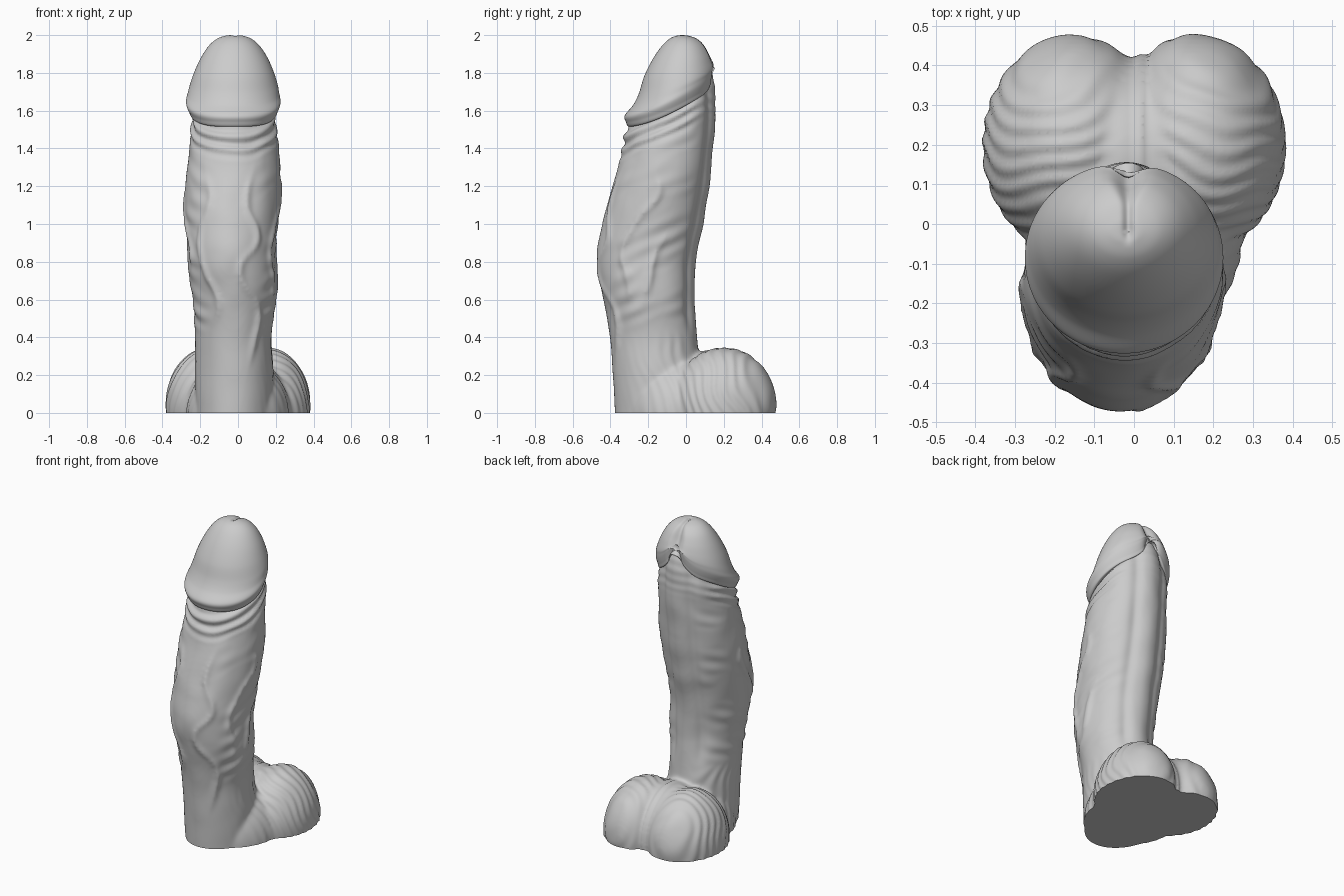
import bpy, bmesh, math
from mathutils import Vector, Matrix, noise

cube = bpy.data.objects.get("Cube")
if cube:
    bpy.data.objects.remove(cube)

grey = bpy.data.materials.new("plain grey")
grey.use_nodes = True
COLOUR = (0.6, 0.6, 0.6, 1)
grey.diffuse_color = COLOUR
grey.node_tree.nodes["Principled BSDF"].inputs["Base Color"].default_value = COLOUR


def bell(v, width):
    return math.exp(-(v / width) ** 2)


def ramp(v, lo, hi):
    t = min(1, max(0, (v - lo) / (hi - lo)))
    return t * t * (3 - 2 * t)


def dense(rows, steps):
    """Smooth curve through the rows of a section table."""
    out = []
    for i in range(len(rows) - 1):
        quad = [rows[max(0, i - 1)], rows[i], rows[i + 1], rows[min(len(rows) - 1, i + 2)]]
        for k in range(steps):
            t = k / steps
            out.append([0.5 * (2 * b + (c - a) * t + (2 * a - 5 * b + 4 * c - d) * t * t
                               + (3 * b - a - 3 * c + d) * t ** 3) for a, b, c, d in zip(*quad)])
    return out + [list(rows[-1])]


def section_point(row, angle):
    """Row: height, front y, back y, centre x, half width, lift at the back."""
    z, front, back, cx, rx, lift = row
    s = (1 + math.sin(angle)) / 2
    notch = 0.4 * bell(angle - math.pi / 2, 0.35)
    return Vector((cx + rx * math.cos(angle),
                   (front + back) / 2 + (back - front) / 2 * math.sin(angle),
                   z + lift * (s ** 1.5 + notch)))


def loft(bm, rows, sides=96):
    rings = [[bm.verts.new(section_point(r, math.tau * i / sides)) for i in range(sides)] for r in rows]
    for low, high in zip(rings, rings[1:]):
        for i in range(sides):
            j = (i + 1) % sides
            bm.faces.new((low[i], low[j], high[j], high[i]))
    bm.faces.new(rings[0][::-1])
    bm.faces.new(rings[-1])


def ellipsoid(bm, centre, radii):
    bmesh.ops.create_uvsphere(bm, u_segments=48, v_segments=32, radius=1,
                              matrix=Matrix.Translation(centre) @ Matrix.Diagonal((*radii, 1)))


def make_object(name, bm):
    mesh = bpy.data.meshes.new(name)
    bm.to_mesh(mesh)
    bm.free()
    mesh.materials.append(grey)
    obj = bpy.data.objects.new(name, mesh)
    bpy.context.collection.objects.link(obj)
    return obj


def activate(obj):
    bpy.ops.object.select_all(action='DESELECT')
    obj.select_set(True)
    bpy.context.view_layer.objects.active = obj


# Shaft sections
shaft_rows = dense([
    (-0.1, -0.37, 0.1, -0.02, 0.2, 0),
    (0.2, -0.387, 0.08, -0.02, 0.207, 0),
    (0.4, -0.403, 0.058, -0.025, 0.202, 0),
    (0.6, -0.435, 0.038, -0.02, 0.22, 0),
    (0.8, -0.472, 0.048, -0.032, 0.232, 0),
    (1.0, -0.443, 0.085, -0.032, 0.243, 0),
    (1.2, -0.388, 0.117, -0.027, 0.252, 0),
    (1.4, -0.335, 0.137, -0.022, 0.238, 0),
    (1.5, -0.315, 0.146, -0.022, 0.226, 0),
    (1.6, -0.23, 0.152, -0.022, 0.21, 0),
    (1.72, -0.18, 0.148, -0.02, 0.175, 0),
    (1.86, -0.1, 0.118, -0.02, 0.09, 0)], 10)
body = bmesh.new()
loft(body, shaft_rows)

# Two rounded lobes, the web between them and the mass joining them to the shaft
for side in (-1, 1):
    ellipsoid(body, (side * 0.152, 0.2, 0.04), (0.23, 0.276, 0.305))
ellipsoid(body, (0, 0.16, 0.03), (0.26, 0.27, 0.31))
ellipsoid(body, (0, -0.02, 0), (0.275, 0.3, 0.31))

# Raised veins: height and angle in degrees round the shaft
veins = [
    [(1.32, -62), (1.1, -72), (0.92, -55), (0.76, -80), (0.55, -52), (0.36, -58), (0.18, -75)],
    [(1.3, -130), (1.12, -118), (0.95, -135), (0.75, -130), (0.58, -112), (0.42, -125)],
    [(1.28, -12), (1.18, 0), (1.02, -18), (0.85, -30), (0.7, -22), (0.5, -30)],
    [(1.25, -165), (1.12, 180), (0.98, -170), (0.84, -155), (0.66, -168)],
    [(1.0, 25), (0.85, 10), (0.65, 0), (0.55, -15)],
]
curve = bpy.data.curves.new("vein_paths", 'CURVE')
curve.dimensions = '3D'
curve.bevel_depth = 0.02
curve.use_fill_caps = True
for path in veins:
    spline = curve.splines.new('BEZIER')
    spline.bezier_points.add(len(path) - 1)
    for i, (z, degrees) in enumerate(path):
        row = min(shaft_rows, key=lambda r: abs(r[0] - z))
        p = section_point(row, math.radians(degrees))
        axis = Vector((row[3], (row[1] + row[2]) / 2, p.z))
        point = spline.bezier_points[i]
        point.co = p - (p - axis).normalized() * 0.006
        point.handle_left_type = point.handle_right_type = 'AUTO'
        point.radius = 0.35 if i in (0, len(path) - 1) else 1
vein_paths = bpy.data.objects.new("vein_paths", curve)
bpy.context.collection.objects.link(vein_paths)
vein_mesh = bpy.data.meshes.new_from_object(
    vein_paths.evaluated_get(bpy.context.evaluated_depsgraph_get()))
body.from_mesh(vein_mesh)
bpy.data.objects.remove(vein_paths)

# Fuse the body into one soft skin
shaft = make_object("shaft_and_base", body)
activate(shaft)
remesh = shaft.modifiers.new("fuse", 'REMESH')
remesh.mode = 'VOXEL'
remesh.voxel_size = 0.011
soften = shaft.modifiers.new("soften", 'SMOOTH')
soften.factor = 0.5
soften.iterations = 12
for name in ("fuse", "soften"):
    bpy.ops.object.modifier_apply(modifier=name)

# Skin folds, back ridge and lobe wrinkles
bm = bmesh.new()
bm.from_mesh(shaft.data)
bm.normal_update()
moves = []
for v in bm.verts:
    x, y, z = v.co
    rough = noise.noise(v.co * 5)
    tilted = z - 0.45 * (y + 0.33) + 0.015 * rough
    flank = 1 - 0.85 * ramp(y, -0.02, 0.1)
    collar = ramp(tilted, 1.32, 1.42)
    d = 0.008 * collar * flank * math.sin(math.tau * tilted / 0.06)
    on_shaft = ramp(z, 0.38, 0.55)
    side_fold = on_shaft * (1 - collar) * ramp(abs(x + 0.02), 0.08, 0.2)
    d += side_fold * 0.005 * max(0, rough + 0.2) * math.sin(math.tau * tilted / 0.1)
    d += 0.006 * noise.noise(v.co * 7) * (0.4 + 0.6 * on_shaft)
    if y > -0.1:
        back = on_shaft * ramp(y, -0.1, 0.02)
        d += back * (0.006 * bell(x + 0.02, 0.05) - 0.012 * bell(abs(x + 0.02) - 0.1, 0.03))
    low = 1 - ramp(z, 0.34, 0.45)
    d += low * ramp(y, -0.38, 0.1) * ramp(abs(x), 0.03, 0.12) * 0.003 * math.sin(
        math.tau * (y + 0.35 * z + 0.25 * abs(x) + 0.04 * rough) / 0.058)
    on_lobe = low * ramp(y, 0.05, 0.15)
    d += on_lobe * (0.01 * bell(x - 0.015, 0.012) - 0.012 * bell(x - 0.015, 0.04))
    moves.append(v.normal * d)
for v, move in zip(bm.verts, moves):
    v.co += move

# Flat underside
cut = bmesh.ops.bisect_plane(bm, geom=bm.verts[:] + bm.edges[:] + bm.faces[:],
                             plane_co=(0, 0, 0), plane_no=(0, 0, 1), clear_inner=True)
rim = [e for e in cut["geom_cut"] if isinstance(e, bmesh.types.BMEdge)]
bmesh.ops.holes_fill(bm, edges=rim, sides=0)
bm.to_mesh(shaft.data)
bm.free()

# Domed head with a flared rim that climbs toward the back
head_rows = dense([
    (1.54, -0.25, 0.11, -0.022, 0.18, 0.2),
    (1.515, -0.3, 0.14, -0.024, 0.222, 0.2),
    (1.54, -0.318, 0.147, -0.025, 0.238, 0.2),
    (1.575, -0.324, 0.152, -0.025, 0.25, 0.2),
    (1.63, -0.28, 0.153, -0.024, 0.242, 0.17),
    (1.69, -0.25, 0.153, -0.022, 0.232, 0.13),
    (1.78, -0.222, 0.147, -0.021, 0.21, 0.07),
    (1.87, -0.178, 0.131, -0.02, 0.177, 0.025),
    (1.94, -0.13, 0.102, -0.02, 0.136, 0.005),
    (1.98, -0.088, 0.062, -0.02, 0.092, 0),
    (1.997, -0.05, 0.015, -0.02, 0.045, 0),
    (2.0, -0.025, -0.015, -0.02, 0.008, 0)], 8)
bm = bmesh.new()
loft(bm, head_rows, 128)
bm.normal_update()
# Groove from the crown down the back
for v in bm.verts:
    x, y, z = v.co
    width = 0.012 + 0.028 * ramp(y, 0.04, 0.15)
    depth = 0.012 + 0.024 * ramp(y, 0.04, 0.14)
    v.co -= v.normal * depth * bell(x + 0.015, width) * ramp(y, -0.06, -0.01) * ramp(z, 1.7, 1.8)
head = make_object("head", bm)

for obj in (shaft, head):
    activate(obj)
    bpy.ops.object.shade_smooth_by_angle(angle=math.radians(50))
